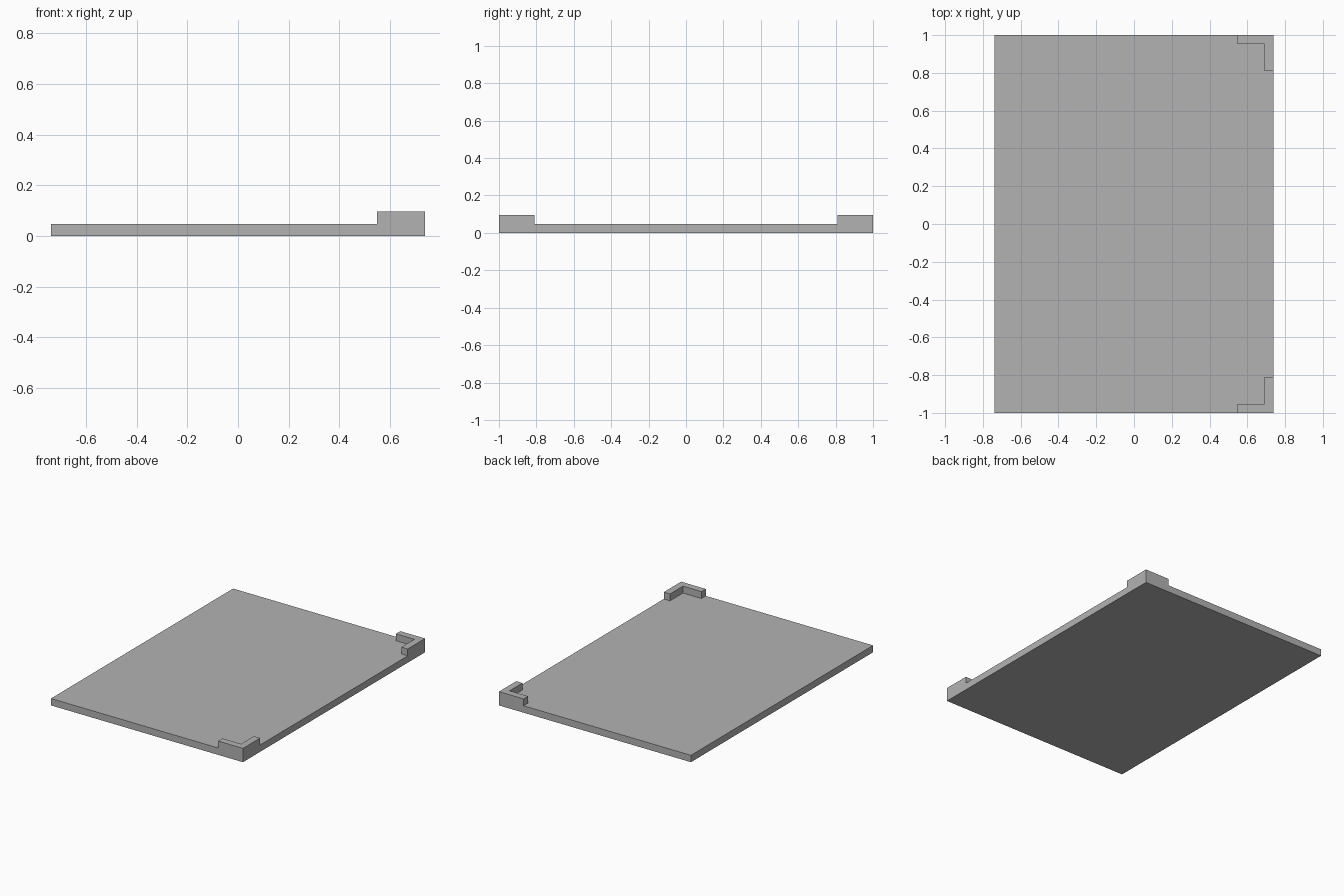
import bpy
import bmesh

if "Cube" in bpy.data.objects:
    bpy.data.objects.remove(bpy.data.objects["Cube"])

HALF_X, HALF_Y = 0.738, 1.0
THICK = 0.048      # plate thickness, also lip width and lip height
ARM = 0.19         # length of each lip arm along the edge

GREY = (0.45, 0.45, 0.45, 1.0)
grey = bpy.data.materials.new("plain grey")
grey.use_nodes = True
grey.diffuse_color = GREY
grey.node_tree.nodes["Principled BSDF"].inputs["Base Color"].default_value = GREY


def extruded(name, outline, z, height):
    """Extrude a flat outline upwards into a closed solid."""
    bm = bmesh.new()
    base = bm.faces.new([bm.verts.new((x, y, z)) for x, y in outline])
    top = bmesh.ops.extrude_face_region(bm, geom=[base], use_keep_orig=True)["geom"]
    bmesh.ops.translate(bm, vec=(0, 0, height),
                        verts=[v for v in top if isinstance(v, bmesh.types.BMVert)])
    bmesh.ops.recalc_face_normals(bm, faces=bm.faces)
    mesh = bpy.data.meshes.new(name)
    bm.to_mesh(mesh)
    bm.free()
    mesh.materials.append(grey)
    obj = bpy.data.objects.new(name, mesh)
    bpy.context.collection.objects.link(obj)
    return obj


# Flat base plate
extruded("base_plate", [(-HALF_X, -HALF_Y), (HALF_X, -HALF_Y),
                        (HALF_X, HALF_Y), (-HALF_X, HALF_Y)], 0, THICK)

# L-shaped corner lips at the two left corners
for name, side in (("front_corner_lip", -1), ("back_corner_lip", 1)):
    outer, inner, end = (side * (HALF_Y - d) for d in (0, THICK, ARM))
    extruded(name, [(HALF_X, outer), (HALF_X, end), (HALF_X - THICK, end),
                    (HALF_X - THICK, inner), (HALF_X - ARM, inner),
                    (HALF_X - ARM, outer)], THICK, THICK)
